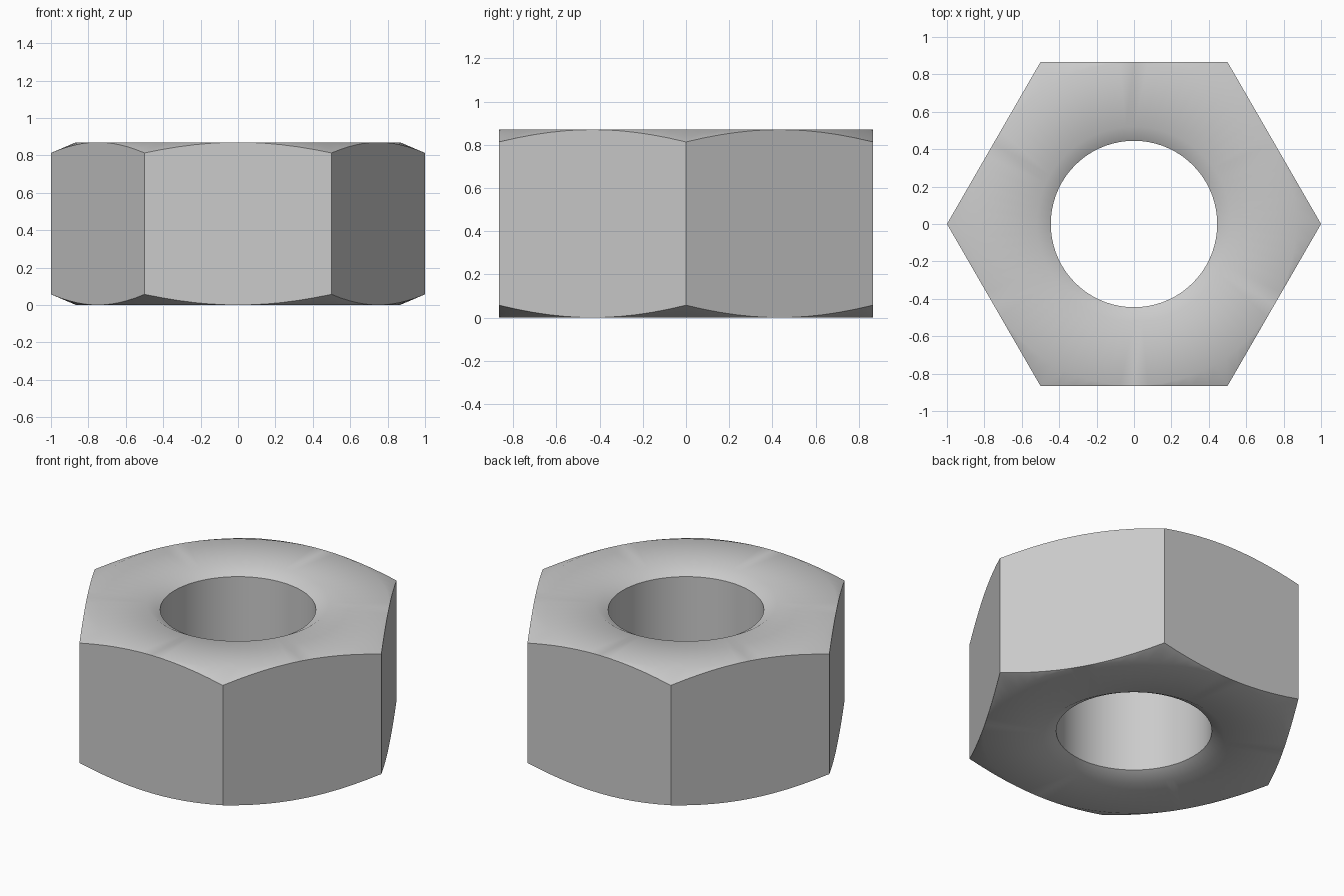
import bpy, bmesh
from math import cos, sin, pi, radians, sqrt

cube = bpy.data.objects.get("Cube")
if cube:
    bpy.data.objects.remove(cube)

HEIGHT = 0.87
FLAT = sqrt(3) / 2          # centre to flat side
HOLE = 0.445
SINK_RADIUS, SINK_DEPTH = 0.52, 0.043
CORNER_DROP = 0.057
SEGMENTS = 72

steel = bpy.data.materials.new("grey_steel")
steel.use_nodes = True
colour = (0.6, 0.6, 0.6, 1)
steel.diffuse_color = colour
steel.node_tree.nodes["Principled BSDF"].inputs["Base Color"].default_value = colour


def section(angle):
    """Closed radial cross-section of the nut at one angle, as (radius, z)."""
    hex_radius = FLAT / cos(angle % (pi / 3) - pi / 6)
    drop = CORNER_DROP * (hex_radius - FLAT) / (1 - FLAT)
    lower = [(HOLE, SINK_DEPTH), (SINK_RADIUS, 0), (FLAT, 0), (hex_radius, drop)]
    return lower + [(r, HEIGHT - z) for r, z in reversed(lower)]


# Sweep the cross-section round the hole
bm = bmesh.new()
rings = []
for i in range(SEGMENTS):
    a = 2 * pi * i / SEGMENTS
    rings.append([bm.verts.new((r * cos(a), r * sin(a), z)) for r, z in section(a + 1e-9)])
for ring, following in zip(rings, rings[1:] + rings[:1]):
    for j in range(len(ring)):
        k = (j + 1) % len(ring)
        bm.faces.new((ring[j], following[j], following[k], ring[k]))

# Close the chamfer where it runs out at the middle of each flat
bmesh.ops.remove_doubles(bm, verts=bm.verts, dist=1e-5)
bmesh.ops.recalc_face_normals(bm, faces=bm.faces)
mesh = bpy.data.meshes.new("hex_nut")
bm.to_mesh(mesh)
bm.free()
mesh.materials.append(steel)

nut = bpy.data.objects.new("hex_nut", mesh)
bpy.context.collection.objects.link(nut)
bpy.context.view_layer.objects.active = nut
nut.select_set(True)
bpy.ops.object.shade_smooth_by_angle(angle=radians(40))
